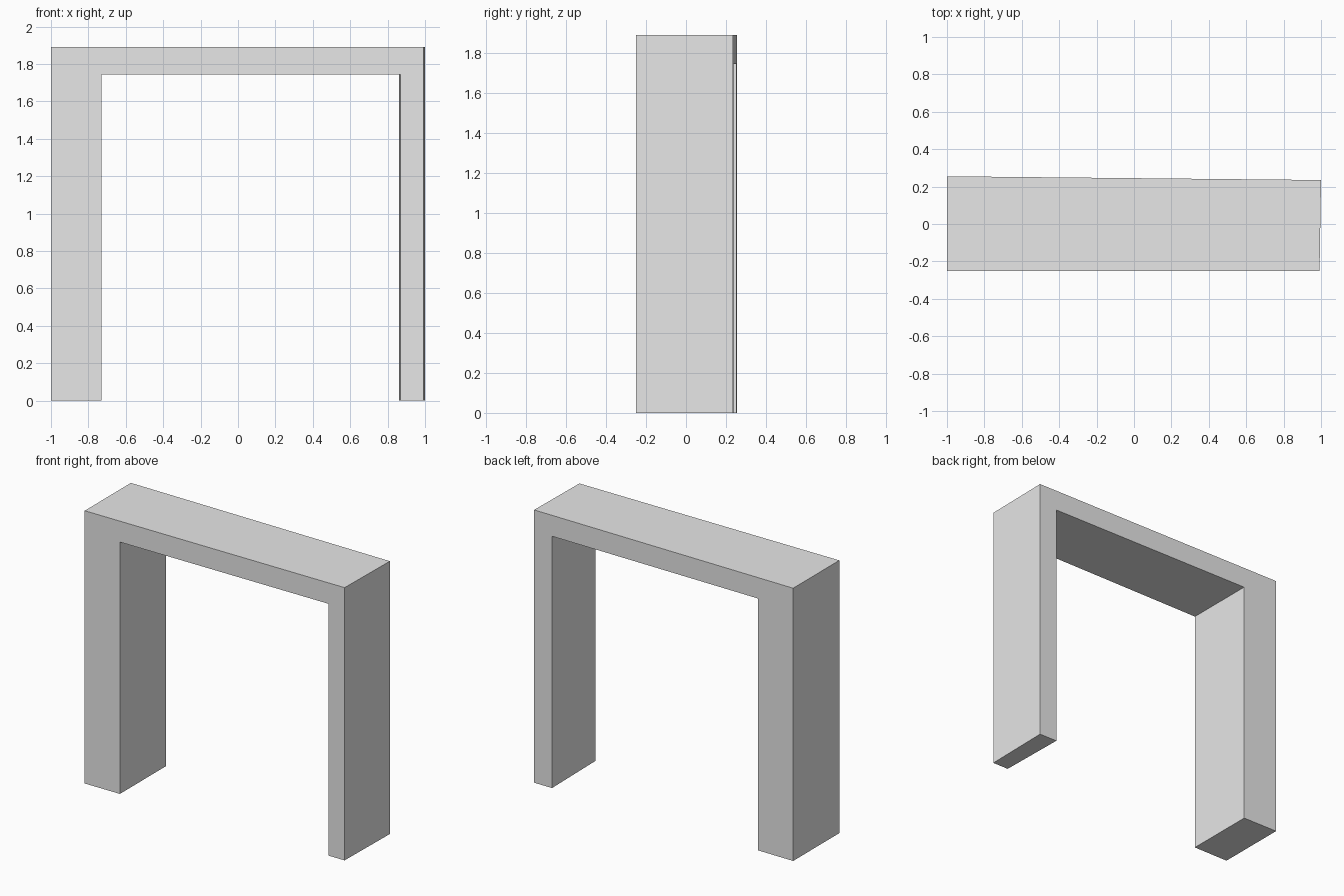
import bpy
import bmesh

cube = bpy.data.objects.get("Cube")
if cube:
    bpy.data.objects.remove(cube, do_unlink=True)

# Single plain grey finish
grey = bpy.data.materials.new("light grey")
grey.use_nodes = True
color = (0.8, 0.8, 0.8, 1)
grey.diffuse_color = color
grey.node_tree.nodes["Principled BSDF"].inputs["Base Color"].default_value = color

HEIGHT, UNDERSIDE, FRONT = 1.89, 1.745, -0.25


def arch_outline(inner_right, outer_right):
    """Upside-down U: wide leg at -x, narrow leg at +x."""
    return [(-1, 0), (-0.73, 0), (-0.73, UNDERSIDE), (inner_right, UNDERSIDE),
            (inner_right, 0), (outer_right, 0), (outer_right, HEIGHT), (-1, HEIGHT)]


def back_y(x):
    """The back runs slightly out of square."""
    return 0.245 - 0.01 * x


# Loft the front outline to the slightly wider back outline
bm = bmesh.new()
front = [bm.verts.new((x, FRONT, z)) for x, z in arch_outline(0.87, 0.992)]
back = [bm.verts.new((x, back_y(x), z)) for x, z in arch_outline(0.862, 1.0)]
bm.faces.new(front)
bm.faces.new(back[::-1])
for i in range(len(front)):
    j = (i + 1) % len(front)
    bm.faces.new((front[j], front[i], back[i], back[j]))
bmesh.ops.recalc_face_normals(bm, faces=bm.faces)

mesh = bpy.data.meshes.new("doorway_frame")
bm.to_mesh(mesh)
bm.free()
mesh.materials.append(grey)
frame = bpy.data.objects.new("doorway_frame", mesh)
bpy.context.collection.objects.link(frame)
